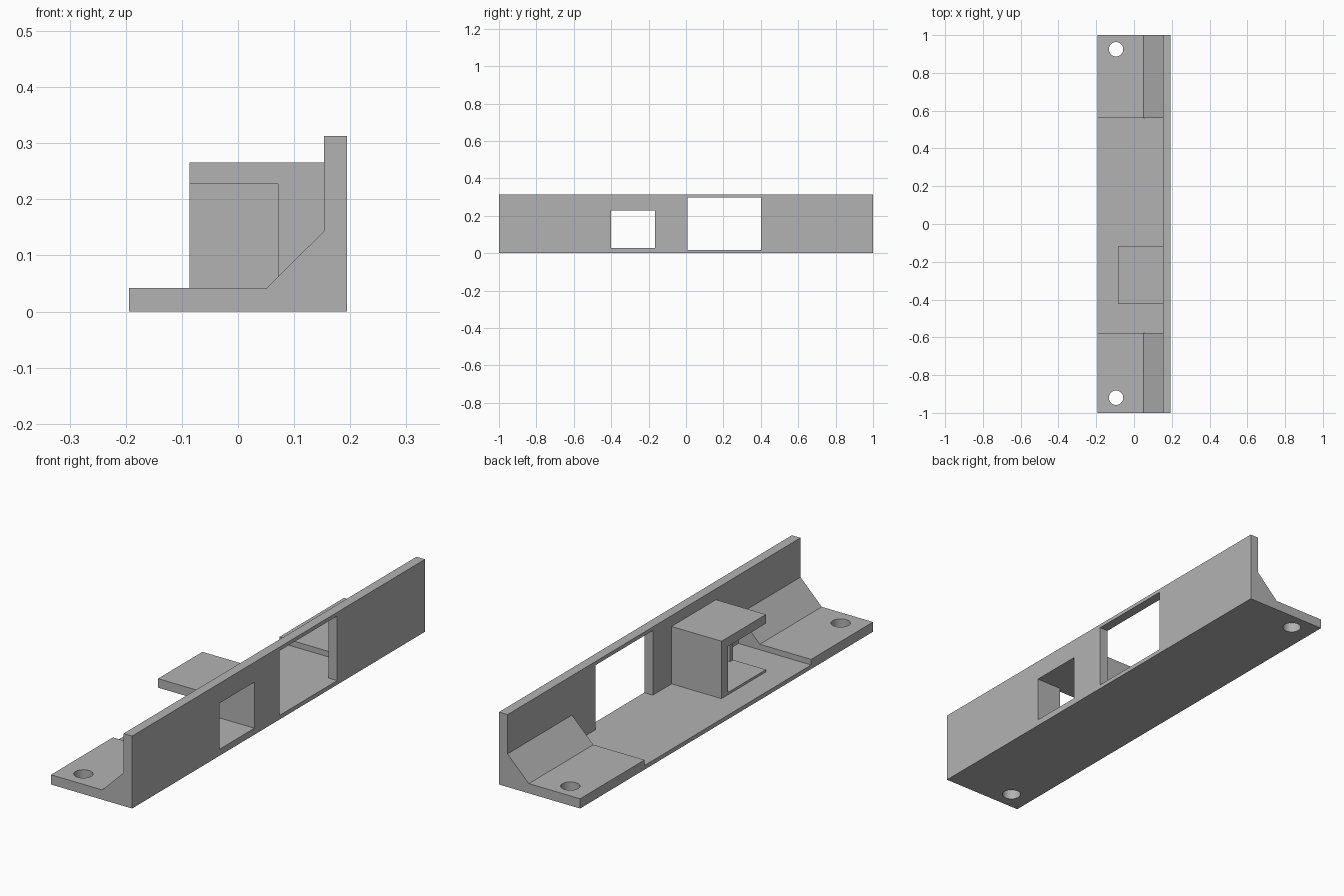
import bpy, bmesh

if "Cube" in bpy.data.objects:
    bpy.data.objects.remove(bpy.data.objects["Cube"])

grey = bpy.data.materials.new("plain_grey")
grey.diffuse_color = (0.45, 0.45, 0.45, 1)
grey.use_nodes = True
grey.node_tree.nodes["Principled BSDF"].inputs["Base Color"].default_value = grey.diffuse_color


def make_object(name, bm):
    bmesh.ops.recalc_face_normals(bm, faces=bm.faces)
    mesh = bpy.data.meshes.new(name)
    bm.to_mesh(mesh)
    bm.free()
    mesh.materials.append(grey)
    obj = bpy.data.objects.new(name, mesh)
    bpy.context.collection.objects.link(obj)
    return obj


def box(name, x, y, z):
    bm = bmesh.new()
    bmesh.ops.create_cube(bm, size=1)
    for v in bm.verts:
        v.co = [r[0] if c < 0 else r[1] for c, r in zip(v.co, (x, y, z))]
    return make_object(name, bm)


def cylinder(name, x, y, radius, depth):
    bm = bmesh.new()
    bmesh.ops.create_cone(bm, cap_ends=True, segments=48, radius1=radius,
                          radius2=radius, depth=depth)
    bmesh.ops.translate(bm, verts=bm.verts, vec=(x, y, 0))
    return make_object(name, bm)


def extrude_profile(name, points, y0, y1):
    bm = bmesh.new()
    face = bm.faces.new([bm.verts.new((x, y0, z)) for x, z in points])
    ext = bmesh.ops.extrude_face_region(bm, geom=[face])
    moved = [g for g in ext["geom"] if isinstance(g, bmesh.types.BMVert)]
    bmesh.ops.translate(bm, verts=moved, vec=(0, y1 - y0, 0))
    return make_object(name, bm)


def cut(target, cutter):
    mod = target.modifiers.new("cut", 'BOOLEAN')
    mod.operation = 'DIFFERENCE'
    mod.solver = 'EXACT'
    mod.object = cutter
    bpy.context.view_layer.objects.active = target
    bpy.ops.object.modifier_apply(modifier=mod.name)
    bpy.data.objects.remove(cutter)


WALL = 0.153          # inner face of the upright wall
FLOOR = 0.018         # recessed floor height
ROOM = (0.028, 0.227) # clear height inside the housing

# Angle bracket with a sloped fillet along the corner
bracket = extrude_profile("bracket", [
    (-0.194, 0), (0.194, 0), (0.194, 0.313), (WALL, 0.313),
    (WALL, 0.143), (0.051, 0.042), (-0.194, 0.042)], -1, 1)

# Recessed middle floor, which also removes the fillet there
cut(bracket, box("recess", (-0.3, WALL), (-0.577, 0.56), (FLOOR, 0.4)))

# Small and large windows in the wall
cut(bracket, box("small_window", (0.1, 0.3), (-0.402, -0.165), ROOM))
cut(bracket, box("large_window", (0.1, 0.3), (0.008, 0.4), (FLOOR, 0.297)))

# Screw holes
for y in (-0.92, 0.925):
    cut(bracket, cylinder("screw_hole", -0.095, y, 0.038, 0.3))

# Housing behind the small window, open to the back and partly to the side
housing = box("housing", (-0.086, WALL), (-0.423, -0.12), (FLOOR, 0.266))
cut(housing, box("chamber", (-0.2, 0.2), (-0.402, -0.165), ROOM))
cut(housing, box("side_opening", (-0.2, 0.071), (-0.5, -0.3), ROOM))
